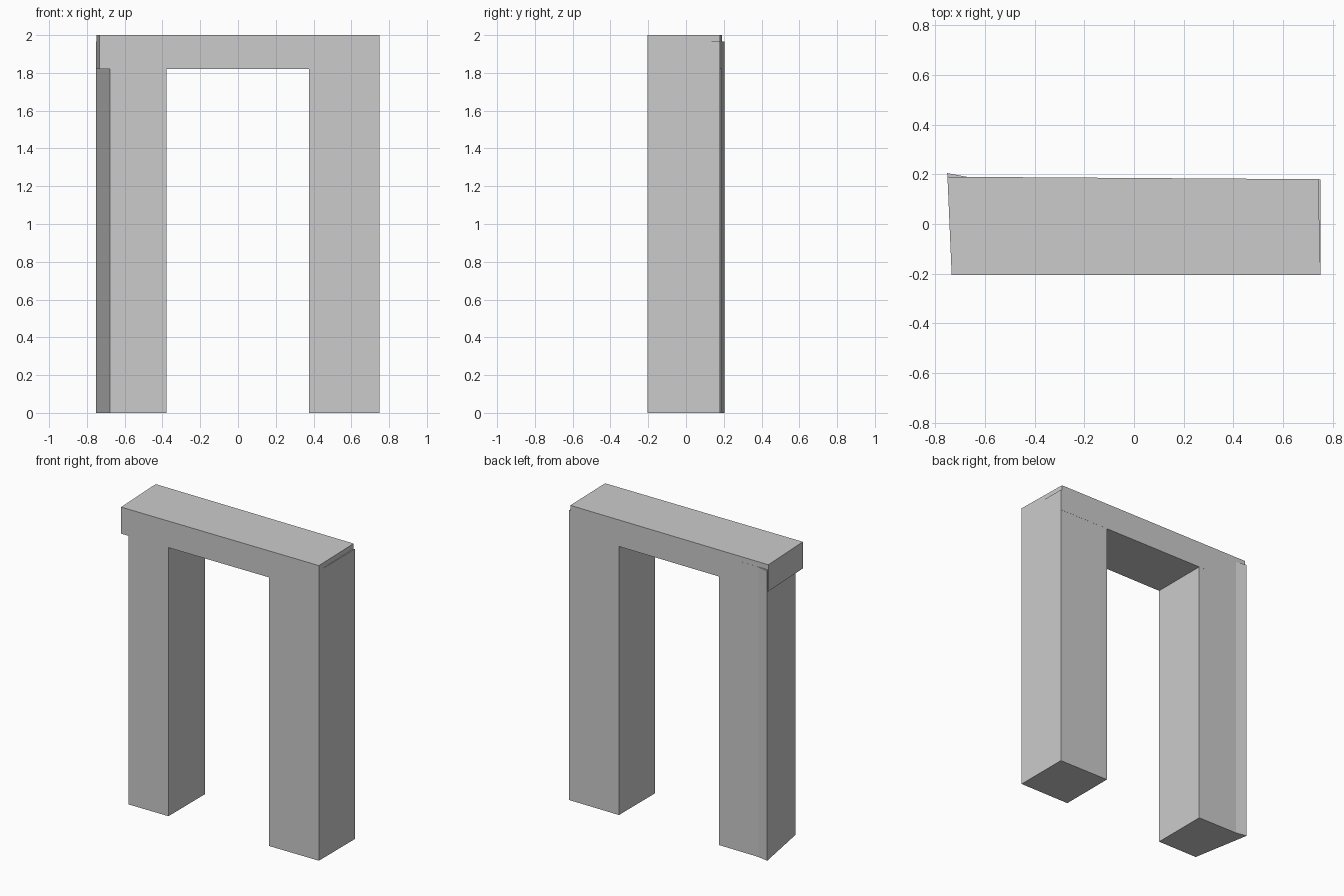
import bpy
import bmesh

cube = bpy.data.objects.get("Cube")
if cube:
    bpy.data.objects.remove(cube, do_unlink=True)

GREY = (0.6, 0.6, 0.6, 1.0)
stone = bpy.data.materials.new("plain_grey")
stone.use_nodes = True
stone.diffuse_color = GREY
stone.node_tree.nodes["Principled BSDF"].inputs["Base Color"].default_value = GREY


def prism(name, outline, bottom, top):
    """Extrude a ground-plan outline from bottom to top."""
    bm = bmesh.new()
    base = bm.faces.new([bm.verts.new((x, y, bottom)) for x, y in outline])
    ext = bmesh.ops.extrude_face_region(bm, geom=[base])
    for v in ext["geom"]:
        if isinstance(v, bmesh.types.BMVert):
            v.co.z = top
    bmesh.ops.recalc_face_normals(bm, faces=bm.faces[:])
    mesh = bpy.data.meshes.new(name)
    bm.to_mesh(mesh)
    bm.free()
    mesh.materials.append(stone)
    obj = bpy.data.objects.new(name, mesh)
    bpy.context.collection.objects.link(obj)
    return obj


FRONT = -0.205
LINTEL_BOTTOM, POST_TOP, TOP = 1.82, 1.965, 2.0

# Post with a slanted outer side and a flared back corner
prism("right_post", [(-0.678, FRONT), (-0.378, FRONT), (-0.378, 0.187),
                     (-0.676, 0.19), (-0.752, 0.205)], 0, POST_TOP)

# Straight post
prism("left_post", [(0.375, FRONT), (0.75, FRONT), (0.75, 0.179),
                    (0.375, 0.182)], 0, POST_TOP)

# Slightly tapered lintel across both posts
prism("lintel", [(-0.733, FRONT), (0.75, FRONT), (0.741, 0.18),
                 (-0.75, 0.19)], LINTEL_BOTTOM, TOP)
